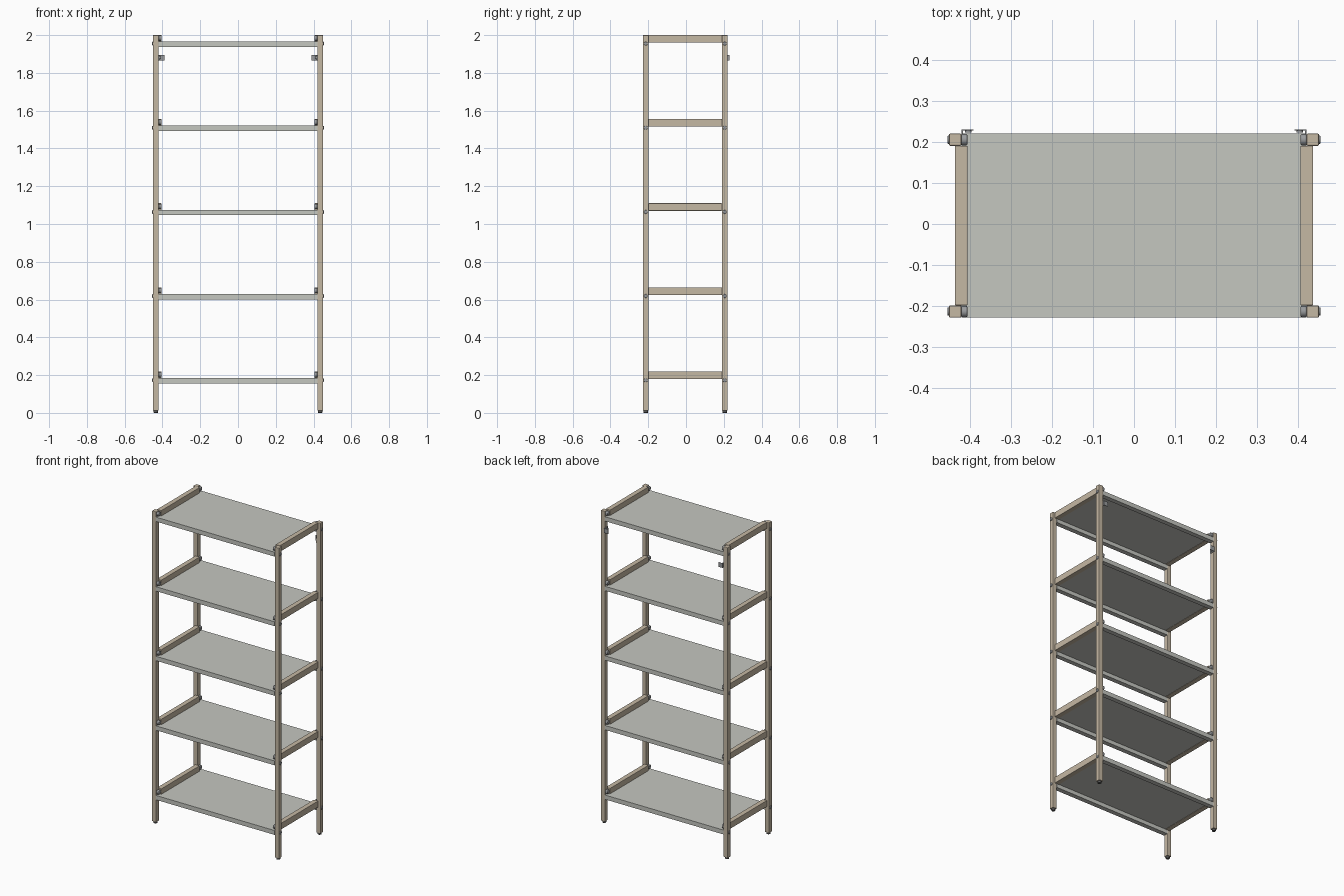
import bpy, math

if "Cube" in bpy.data.objects:
    bpy.data.objects.remove(bpy.data.objects["Cube"])

def mat(name, c):
    m = bpy.data.materials.new(name)
    m.diffuse_color = (*c, 1)
    m.use_nodes = True
    m.node_tree.nodes["Principled BSDF"].inputs["Base Color"].default_value = m.diffuse_color
    return m

WOOD = mat("pale_wood", (0.56, 0.48, 0.37))
SHELF = mat("light_grey_metal", (0.56, 0.57, 0.53))
STEEL = mat("steel", (0.32, 0.33, 0.34))
FOOT = mat("dark_foot", (0.10, 0.10, 0.10))

def box(name, x, y, z, m, bevel=0):
    bpy.ops.mesh.primitive_cube_add(size=1, location=[sum(r) / 2 for r in (x, y, z)])
    o = bpy.context.object
    o.name = name
    o.scale = [abs(r[1] - r[0]) for r in (x, y, z)]
    bpy.ops.object.transform_apply(location=False, rotation=False, scale=True)
    o.data.materials.append(m)
    if bevel:
        b = o.modifiers.new("bevel", 'BEVEL')
        b.width, b.segments = bevel, 2
    return o

def disc(name, loc, r, depth, axis, m, bevel=0):
    rot = {'x': (0, math.pi / 2, 0), 'y': (math.pi / 2, 0, 0), 'z': (0, 0, 0)}[axis]
    bpy.ops.mesh.primitive_cylinder_add(vertices=20, radius=r, depth=depth, location=loc, rotation=rot)
    o = bpy.context.object
    o.name = name
    o.data.materials.append(m)
    if bevel:
        b = o.modifiers.new("bevel", 'BEVEL')
        b.width, b.segments, b.limit_method = bevel, 2, 'ANGLE'
    bpy.ops.object.shade_smooth_by_angle()
    return o

FRONT, BACK = (-0.228, -0.198), (0.190, 0.220)
LEVELS = [0.185 + 0.4455 * i for i in range(5)]   # shelf surface heights

for s in (-1, 1):
    for label, yr in (("front", FRONT), ("back", BACK)):
        yc = sum(yr) / 2
        # upright post and its levelling foot
        box(label + "_post", (s * 0.420, s * 0.450), yr, (0.012, 2.0), WOOD, 0.003)
        disc(label + "_foot", (s * 0.435, yc, 0.007), 0.012, 0.014, 'z', FOOT, 0.003)
        for z in LEVELS:
            # bolt head outside, round cap inside
            disc(label + "_bolt", (s * 0.451, yc, z - 0.012), 0.010, 0.006, 'x', STEEL, 0.002)
            disc(label + "_inner_cap", (s * 0.413, yc, z + 0.017), 0.014, 0.016, 'x', STEEL, 0.004)
    # wooden side rails
    for z in LEVELS:
        box("side_rail", (s * 0.405, s * 0.436), (FRONT[1], BACK[0]), (z - 0.006, z + 0.034), WOOD, 0.002)
    # angled wall brackets
    box("wall_bracket_leg", (s * 0.416, s * 0.420), (0.193, 0.230), (1.866, 1.896), STEEL)
    box("wall_bracket_plate", (s * 0.390, s * 0.420), (0.227, 0.230), (1.866, 1.896), STEEL, 0.001)
    disc("wall_bracket_screw", (s * 0.403, 0.225, 1.881), 0.008, 0.006, 'y', STEEL)
    disc("post_screw", (s * 0.414, 0.205, 1.881), 0.008, 0.006, 'x', STEEL)

# sheet metal shelves with folded front and back edges
for z in LEVELS:
    box("shelf_sheet", (-0.420, 0.420), (FRONT[1], BACK[0]), (z - 0.004, z - 0.001), SHELF)
    for label, yr in (("front", FRONT), ("back", BACK)):
        box("shelf_%s_edge" % label, (-0.420, 0.420), yr, (z - 0.029, z - 0.001), SHELF)
